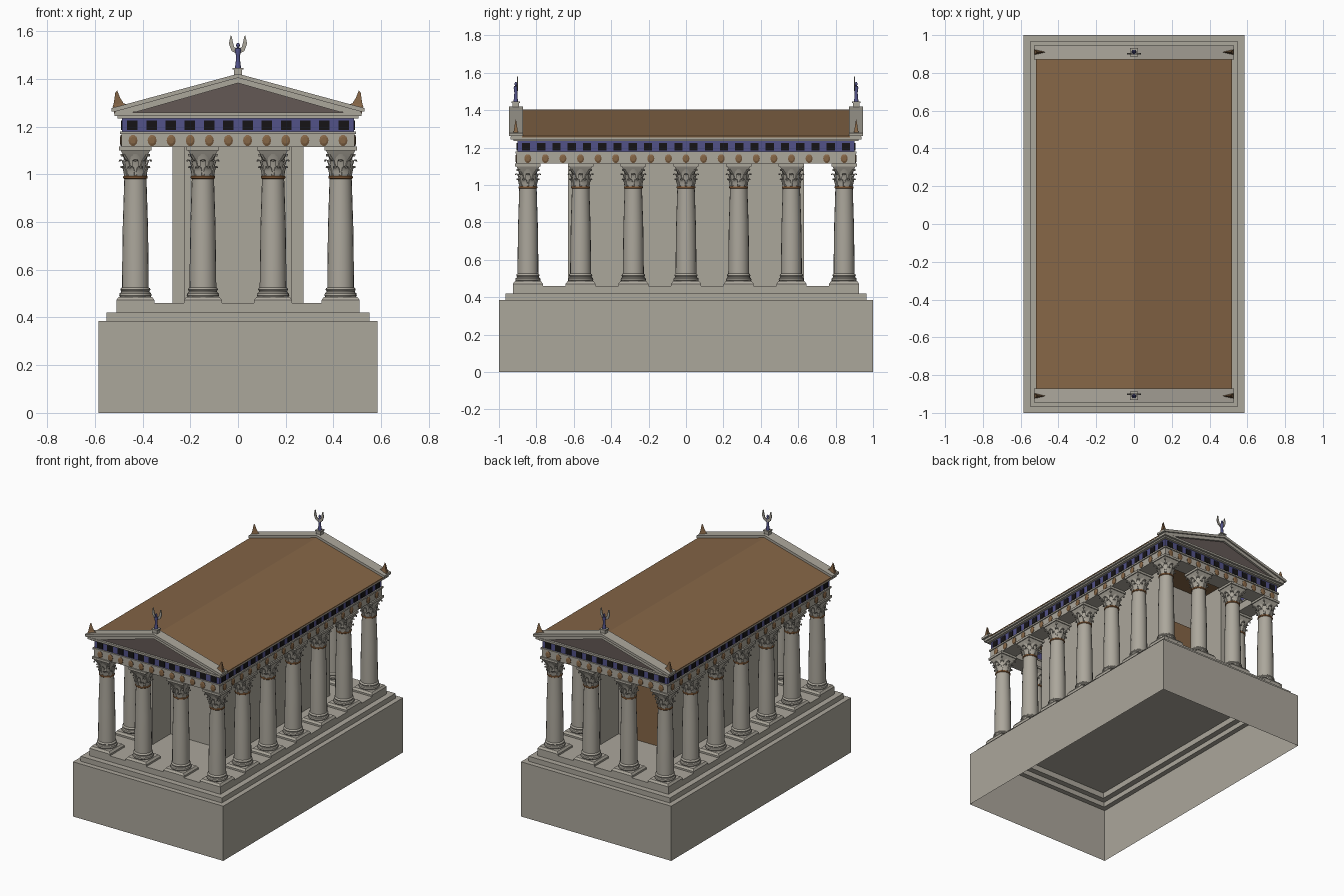
import bpy, bmesh, math
from mathutils import Vector

if "Cube" in bpy.data.objects:
    bpy.data.objects.remove(bpy.data.objects["Cube"])


def material(name, rgb):
    m = bpy.data.materials.new(name)
    m.diffuse_color = (*rgb, 1)
    m.use_nodes = True
    m.node_tree.nodes["Principled BSDF"].inputs["Base Color"].default_value = m.diffuse_color
    return m


STONE = material("stone", (0.41, 0.385, 0.33))
ROOF = material("brown_tile", (0.235, 0.132, 0.062))
BLUE = material("blue_paint", (0.085, 0.085, 0.25))
DARK = material("near_black", (0.008, 0.007, 0.008))
GABLE = material("dark_taupe", (0.125, 0.098, 0.09))
OCHRE = material("ochre", (0.30, 0.135, 0.05))


def finish(name, bm, mats, smooth=None):
    bmesh.ops.recalc_face_normals(bm, faces=bm.faces)
    me = bpy.data.meshes.new(name)
    bm.to_mesh(me)
    bm.free()
    for m in mats:
        me.materials.append(m)
    if smooth:
        me.shade_smooth()
        me.set_sharp_from_angle(angle=math.radians(smooth))
    ob = bpy.data.objects.new(name, me)
    bpy.context.collection.objects.link(ob)
    return ob


def loft(bm, rings, mat=0, bottom=True, top=True):
    vs = [[bm.verts.new(p) for p in r] for r in rings]
    n = len(vs[0])
    faces = []
    for a, b in zip(vs, vs[1:]):
        for i in range(n):
            j = (i + 1) % n
            faces.append(bm.faces.new((a[i], a[j], b[j], b[i])))
    if bottom:
        faces.append(bm.faces.new(vs[0][::-1]))
    if top:
        faces.append(bm.faces.new(vs[-1]))
    for f in faces:
        f.material_index = mat


def rect(hx, hy, z, cx=0, cy=0):
    return [(cx - hx, cy - hy, z), (cx + hx, cy - hy, z), (cx + hx, cy + hy, z), (cx - hx, cy + hy, z)]


def box(bm, x0, x1, y0, y1, z0, z1, mat=0):
    loft(bm, [rect((x1 - x0) / 2, (y1 - y0) / 2, z, (x0 + x1) / 2, (y0 + y1) / 2) for z in (z0, z1)], mat)


def lathe(bm, profile, sides, mat=0, cx=0, cy=0):
    loft(bm, [[(cx + r * math.cos(2 * math.pi * i / sides), cy + r * math.sin(2 * math.pi * i / sides), z)
               for i in range(sides)] for r, z in profile], mat)


def frame(bm, ox, oy, ix, iy, z0, z1, mat=0):
    # rectangular ring of four beams
    for s in (-1, 1):
        ya, yb = sorted((s * iy, s * oy))
        box(bm, -ox, ox, ya, yb, z0, z1, mat)
        xa, xb = sorted((s * ix, s * ox))
        box(bm, xa, xb, -iy, iy, z0, z1, mat)


def prism_y(bm, pts, y0, y1, mat=0):
    loft(bm, [[(x, y, z) for x, z in pts] for y in (y0, y1)], mat)


# Stepped podium, open underneath
bm = bmesh.new()
steps = [(.585, 1, 0), (.585, 1, .385), (.55, .965, .385), (.55, .965, .42), (.51, .925, .42), (.51, .925, .46)]
loft(bm, [rect(*s) for s in steps], 0, bottom=False)
finish("stepped_podium", bm, [STONE])

# Column: plinth, moulded base, shaft, leafy capital, abacus
bm = bmesh.new()
loft(bm, [rect(.08, .08, .46), rect(.08, .08, .472), rect(.07, .07, .486)])
lathe(bm, [(.064, .485), (.068, .492), (.066, .501), (.06, .506), (.059, .511), (.063, .516), (.061, .522),
           (.056, .526), (.0555, .60), (.053, .78), (.0465, .982), (.0465, .99)], 20)
lathe(bm, [(.046, .98), (.051, .984), (.051, .991), (.046, .995)], 20, 1)
lathe(bm, [(.042, .99), (.041, 1.03), (.046, 1.06), (.056, 1.085)], 16)
loft(bm, [rect(.036, .036, 1.055), rect(.052, .052, 1.08), rect(.062, .062, 1.1),
          rect(.068, .068, 1.1), rect(.068, .068, 1.116)])


def leaf(angle, path):
    # path entries: radius, height, half width
    ca, sa = math.cos(angle), math.sin(angle)
    rings = []
    for r, z, w in path:
        rings.append([(q * ca - t * sa, q * sa + t * ca, z)
                      for q, t in ((r - .003, -w), (r + .002, -w), (r + .005, 0), (r + .002, w), (r - .003, w))])
    loft(bm, rings)


for i in range(8):
    a = i * math.pi / 4
    leaf(a + math.pi / 8, [(.044, .99, .012), (.046, 1.012, .015), (.052, 1.028, .013), (.061, 1.034, .008), (.063, 1.026, .003)])
    leaf(a, [(.042, 1.0, .010), (.045, 1.035, .013), (.052, 1.056, .012), (.062, 1.062, .008), (.065, 1.054, .003)])
for i in range(4):
    leaf(math.pi / 4 + i * math.pi / 2,
         [(.045, 1.04, .006), (.055, 1.066, .007), (.07, 1.085, .007), (.08, 1.084, .006), (.08, 1.074, .004)])
column = finish("column", bm, [STONE, OCHRE], 35)
spots = [(s * .43, -.845 + i * .2817) for s in (-1, 1) for i in range(7)]
spots += [(s * .147, t * .845) for s in (-1, 1) for t in (-1, 1)]
column.location = (*spots[0], 0)
for x, y in spots[1:]:
    c = column.copy()
    c.location = (x, y, 0)
    bpy.context.collection.objects.link(c)

# Inner chamber with a porch at each end
bm = bmesh.new()
for s in (-1, 1):
    xa, xb = sorted((s * .225, s * .275))
    box(bm, xa, xb, -.63, .63, .46, 1.25)
    ya, yb = sorted((s * .38, s * .43))
    box(bm, -.225, .225, ya, yb, .46, 1.25)
finish("chamber_walls", bm, [STONE])
bm = bmesh.new()
box(bm, -.13, .13, .43, .438, .46, .98)
finish("rear_door", bm, [ROOF])

# Architrave with its top fillet
bm = bmesh.new()
frame(bm, .488, .905, .375, .79, 1.115, 1.168)
frame(bm, .495, .912, .37, .785, 1.168, 1.179)
finish("architrave", bm, [STONE])

# Painted frieze and cornice ring
bm = bmesh.new()
frame(bm, .486, .902, .38, .795, 1.179, 1.236)
finish("frieze", bm, [BLUE])
bm = bmesh.new()
frame(bm, .505, .922, .375, .79, 1.234, 1.244)
frame(bm, .518, .937, .37, .785, 1.244, 1.258)
finish("cornice", bm, [STONE])

# Dark frieze panels
bm = bmesh.new()
for s in (-1, 1):
    for i in range(12):
        x = (i - 5.5) * .0805
        box(bm, x - .022, x + .022, s * .903 - .004, s * .903 + .004, 1.185, 1.225)
    for i in range(22):
        y = (i - 10.5) * .0815
        box(bm, s * .487 - .004, s * .487 + .004, y - .022, y + .022, 1.185, 1.225)
finish("frieze_panels", bm, [DARK])

# Round shields on the architrave
bm = bmesh.new()


def shield(x, y, nx, ny):
    rings = []
    for r, d in ((1, -.002), (1, .003), (.6, .007)):
        ring = []
        for k in range(10):
            a = 2 * math.pi * k / 10
            t = .019 * r * math.cos(a)
            ring.append((x + nx * d - ny * t, y + ny * d + nx * t, 1.1415 + .024 * r * math.sin(a)))
        rings.append(ring)
    loft(bm, rings)


for s in (-1, 1):
    for i in range(12):
        shield((i - 5.5) * .08, s * .905, 0, s)
    for i in range(19):
        shield(s * .488, (i - 9) * .094, s, 0)
finish("shields", bm, [ROOF])

# Roof body
bm = bmesh.new()
prism_y(bm, [(-.52, 1.255), (.52, 1.255), (.52, 1.263), (0, 1.403), (-.52, 1.263)], -.876, .876)
finish("roof", bm, [ROOF])

# Gables: tympanum and raking mouldings
for s, end in ((-1, "front"), (1, "rear")):
    bm = bmesh.new()
    ya, yb = sorted((s * .875, s * .922))
    prism_y(bm, [(-.49, 1.257), (.49, 1.257), (0, 1.395)], ya, yb)
    finish(end + "_tympanum", bm, [GABLE])
    bm = bmesh.new()
    for k in (-1, 1):
        ya, yb = sorted((s * .874, s * .936))
        prism_y(bm, [(0, 1.382), (k * .43, 1.26), (k * .515, 1.258), (k * .515, 1.268), (0, 1.408)], ya, yb)
        ya, yb = sorted((s * .872, s * .946))
        prism_y(bm, [(0, 1.404), (k * .516, 1.262), (k * .53, 1.262), (k * .53, 1.277), (0, 1.421)], ya, yb)
    finish(end + "_raking_cornice", bm, [STONE])

    # Corner horns
    bm = bmesh.new()
    for k in (-1, 1):
        loft(bm, [[(k * a, s * .91, z), (k * b, s * .91 - t, z - .006), (k * b, s * .91 + t, z - .006)]
                  for a, b, t, z in ((.452, .526, .013, 1.286), (.48, .522, .01, 1.298),
                                     (.494, .518, .007, 1.32), (.506, .514, .002, 1.35))])
    finish(end + "_corner_horns", bm, [ROOF])

    # Winged figure on a pedestal at the peak
    bm = bmesh.new()
    cy = s * .91
    box(bm, -.017, .017, cy - .017, cy + .017, 1.40, 1.438)
    box(bm, -.022, .022, cy - .022, cy + .022, 1.438, 1.446)
    lathe(bm, [(.013, 1.446), (.009, 1.475), (.0085, 1.495), (.012, 1.518), (.011, 1.527), (.004, 1.532)], 10, 1, 0, cy)
    lathe(bm, [(.003, 1.53), (.0075, 1.537), (.0075, 1.544), (.003, 1.55)], 8, 1, 0, cy)
    wy = cy - s * .009
    for k in (-1, 1):
        loft(bm, [[(k * a, wy - .003, b), (k * c, wy - .003, d), (k * c, wy + .003, d), (k * a, wy + .003, b)]
                  for a, b, c, d in ((.003, 1.503, .003, 1.526), (.027, 1.517, .016, 1.533),
                                     (.038, 1.547, .021, 1.552), (.031, 1.581, .027, 1.58))])
    finish(end + "_winged_figure", bm, [STONE, BLUE], 40)
